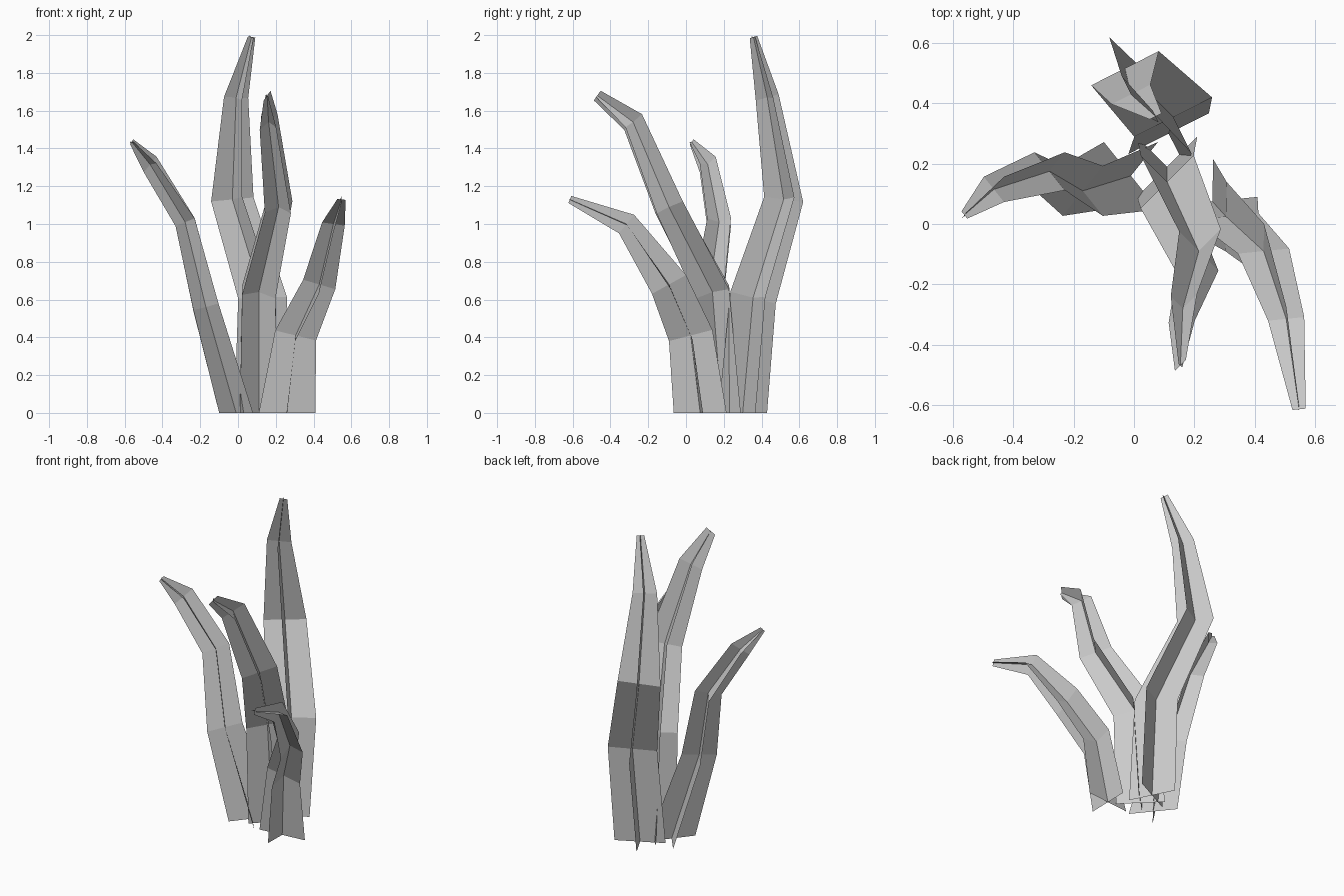
import bpy
import bmesh
from mathutils import Vector

cube = bpy.data.objects.get("Cube")
if cube:
    bpy.data.objects.remove(cube, do_unlink=True)

grey = bpy.data.materials.new("light_grey")
grey.use_nodes = True
colour = (0.6, 0.6, 0.6, 1)
grey.diffuse_color = colour
grey.node_tree.nodes["Principled BSDF"].inputs["Base Color"].default_value = colour


def blade(name, u, v, rows):
    """Two crossed strips sharing a bent centre line.
    Each row is x, y, z, half width along u, half width along v."""
    u, v = Vector(u), Vector(v)
    centres = [Vector(r[:3]) for r in rows]
    last = len(rows) - 1
    bm = bmesh.new()
    rings = []
    for i, (c, row) in enumerate(zip(centres, rows)):
        # tilt each cross-section square to the path, but keep the foot flat
        before = (c - centres[max(i - 1, 0)]).normalized()
        after = (centres[min(i + 1, last)] - c).normalized()
        t = before + after
        ring = [bm.verts.new(c)]
        for arm in (u * row[3], v * row[4], -u * row[3], -v * row[4]):
            dz = 0 if i == 0 else -(arm.x * t.x + arm.y * t.y) / t.z
            ring.append(bm.verts.new(c + Vector((arm.x, arm.y, dz))))
        rings.append(ring)
    for low, high in zip(rings, rings[1:]):
        for k in range(1, 5):
            bm.faces.new((low[0], low[k], high[k], high[0]))
    mesh = bpy.data.meshes.new(name)
    bm.to_mesh(mesh)
    bm.free()
    mesh.materials.append(grey)
    obj = bpy.data.objects.new(name, mesh)
    bpy.context.collection.objects.link(obj)


# Tall blade at the back
blade("back_blade", (0.89, 0.45), (-0.45, 0.89), [
    (0.115, 0.30, 0, 0.15, 0.145),
    (0.13, 0.355, 0.61, 0.145, 0.135),
    (-0.03, 0.517, 1.13, 0.126, 0.116),
    (-0.01, 0.43, 1.67, 0.072, 0.068),
    (0.072, 0.357, 1.99, 0.022, 0.022)])

# Blade leaning to the front
blade("front_blade", (1, 1), (-1, 1), [
    (0.11, 0.19, 0, 0.1, 0.1),
    (0.11, 0.14, 0.64, 0.088, 0.088),
    (0.215, -0.09, 1.09, 0.073, 0.065),
    (0.162, -0.28, 1.54, 0.047, 0.04),
    (0.154, -0.47, 1.68, 0.018, 0.006)])

# Blade leaning to the side
blade("side_blade", (0.8, 1), (-0.8, 1), [
    (-0.01, 0.16, 0, 0.112, 0.112),
    (-0.17, 0.11, 0.56, 0.083, 0.083),
    (-0.28, 0.175, 1.01, 0.063, 0.063),
    (-0.465, 0.115, 1.315, 0.042, 0.042),
    (-0.563, 0.03, 1.435, 0.01, 0.012)])

# Short blade leaning to the front corner
blade("short_blade", (1, 0.1), (0.02, 1), [
    (0.26, 0.075, 0, 0.15, 0.14),
    (0.305, 0.025, 0.41, 0.108, 0.115),
    (0.43, -0.09, 0.68, 0.085, 0.09),
    (0.505, -0.315, 1.0, 0.06, 0.04),
    (0.548, -0.615, 1.13, 0.022, 0.008)])
